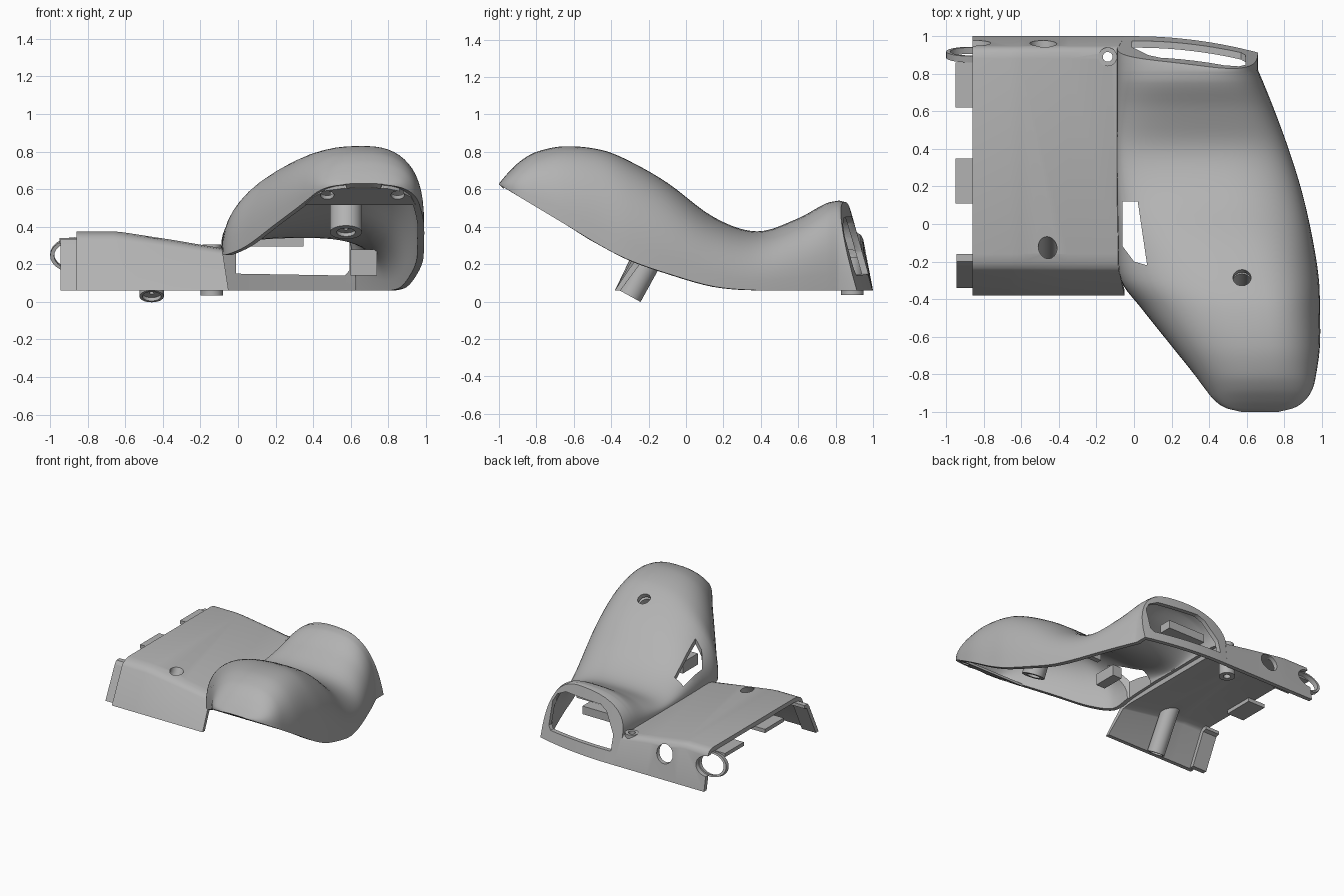
import bpy, bmesh, math
from mathutils import Vector

cube = bpy.data.objects.get("Cube")
if cube:
    bpy.data.objects.remove(cube, do_unlink=True)

grey = bpy.data.materials.new("plain_grey")
grey.use_nodes = True
grey.diffuse_color = (0.45, 0.45, 0.45, 1)
for node in grey.node_tree.nodes:
    if node.type == "BSDF_PRINCIPLED":
        node.inputs["Base Color"].default_value = grey.diffuse_color

FLOOR = 0.06      # height of the lower edge
WALL = 0.035      # shell thickness


def finish(bm, name):
    mesh = bpy.data.meshes.new(name)
    bm.to_mesh(mesh)
    bm.free()
    mesh.materials.append(grey)
    obj = bpy.data.objects.new(name, mesh)
    bpy.context.collection.objects.link(obj)
    return obj


def activate(obj):
    bpy.ops.object.select_all(action="DESELECT")
    obj.select_set(True)
    bpy.context.view_layer.objects.active = obj


def smooth(obj):
    activate(obj)
    bpy.ops.object.shade_smooth_by_angle(angle=math.radians(35))


def skin(rows, name):
    """Open sheet through rows of points, facing up, thickened inwards."""
    bm = bmesh.new()
    grid = [[bm.verts.new(p) for p in row] for row in rows]
    for a, b in zip(grid, grid[1:]):
        for i in range(len(a) - 1):
            bm.faces.new((a[i], a[i + 1], b[i + 1], b[i]))
    bmesh.ops.remove_doubles(bm, verts=bm.verts, dist=0.0001)
    bm.normal_update()
    if sum(f.normal.z * f.calc_area() for f in bm.faces) < 0:
        bmesh.ops.reverse_faces(bm, faces=bm.faces)
    obj = finish(bm, name)
    mod = obj.modifiers.new("thickness", "SOLIDIFY")
    mod.thickness, mod.offset = WALL, -1
    activate(obj)
    bpy.ops.object.modifier_apply(modifier=mod.name)
    for v in obj.data.vertices:       # level lower edge
        v.co.z = max(v.co.z, FLOOR)
    return obj


def prism(name, points, axis, start, end):
    """Polygon in the other two axes, extruded along the given axis."""
    def place(p, h):
        co = list(p)
        co.insert(axis, h)
        return co
    bm = bmesh.new()
    low, high = ([bm.verts.new(place(p, h)) for p in points] for h in (start, end))
    bm.faces.new(low)
    bm.faces.new(high)
    for i in range(len(low)):
        j = (i + 1) % len(low)
        bm.faces.new((low[i], low[j], high[j], high[i]))
    bmesh.ops.recalc_face_normals(bm, faces=bm.faces)
    return finish(bm, name)


def box(name, x, y, z):
    return prism(name, [(x[0], y[0]), (x[1], y[0]), (x[1], y[1]), (x[0], y[1])], 2, *z)


def lathe(name, profile, start, end, stretch=1, capped=False, sides=32):
    """(radius, distance) profile turned about the line start-end, looped or capped."""
    start, axis = Vector(start), (Vector(end) - Vector(start)).normalized()
    turn = axis.to_track_quat("Z", "Y")
    bm = bmesh.new()
    rings = []
    for r, h in profile:
        ring = []
        for k in range(sides):
            a = math.tau * k / sides
            p = turn @ Vector((r * math.cos(a), r * math.sin(a), h))
            p.x *= stretch
            ring.append(bm.verts.new(start + p))
        rings.append(ring)
    if capped:
        bm.faces.new(rings[0])
        bm.faces.new(rings[-1])
    else:
        rings.append(rings[0])
    for a, b in zip(rings, rings[1:]):
        for k in range(sides):
            m = (k + 1) % sides
            bm.faces.new((a[k], a[m], b[m], b[k]))
    bmesh.ops.recalc_face_normals(bm, faces=bm.faces)
    return finish(bm, name)


def rod(start, end, r, stretch=1):
    """Solid round cutter."""
    length = (Vector(end) - Vector(start)).length
    return lathe("cutter", [(r, 0), (r, length)], start, end, stretch, capped=True)


def cut(obj, *cutters):
    for cutter in cutters:
        cutter.hide_render = True
        mod = obj.modifiers.new("cut", "BOOLEAN")
        mod.operation, mod.solver, mod.object = "DIFFERENCE", "EXACT", cutter
        mod.use_self = True
        activate(obj)
        bpy.ops.object.modifier_apply(modifier=mod.name)
        bpy.data.objects.remove(cutter, do_unlink=True)


# Grip: y, inner x, outer x, ridge x, inner edge z, outer edge z, ridge z
KEYS = [
    (-1, .57, .77, .66, .625, .625, .63), (-.98, .49, .85, .66, .613, .613, .655),
    (-.94, .43, .91, .66, .59, .59, .70), (-.88, .38, .95, .66, .553, .553, .755),
    (-.8, .32, .97, .66, .505, .505, .80), (-.65, .2, .99, .66, .415, .415, .83),
    (-.45, .04, .99, .65, .295, .295, .81), (-.3, -.07, .985, .62, .25, .22, .75),
    (-.1, -.085, .955, .56, .275, .15, .635), (.15, -.09, .9, .45, .285, .08, .45),
    (.38, -.09, .83, .36, .285, FLOOR, .375), (.6, -.09, .75, .33, .285, FLOOR, .445),
    (.75, -.09, .69, .32, .285, FLOOR, .525), (.82, -.09, .66, .32, .285, FLOOR, .54)]


def slope(i, c):
    a, b = KEYS[max(i - 1, 0)], KEYS[min(i + 1, len(KEYS) - 1)]
    return (b[c] - a[c]) / (b[0] - a[0])


def blend(i, t):
    """Smooth in-between section of the grip."""
    a, b = KEYS[i], KEYS[i + 1]
    d = b[0] - a[0]
    s = t * t * (3 - 2 * t)
    out = [a[0] + d * t]
    for c in range(1, len(a)):
        bend = d * t * (1 - t) * (slope(i, c) * (1 - t) - slope(i + 1, c) * t)
        out.append(a[c] + (b[c] - a[c]) * s + bend)
    return out


def section(y, xl, xr, xp, zl, zr, zp, n=14):
    """Dome made of two rounded quarters that meet at the ridge."""
    pts = []
    for k in range(2 * n + 1):
        t = abs(k - n) / n * math.pi / 2
        edge, base, power = (xl, zl, 2.4) if k < n else (xr, zr, 2.55)
        side, up = (max(f(t), 0) ** (2 / power) for f in (math.sin, math.cos))
        pts.append((xp + (edge - xp) * side, y, base + (zp - base) * up))
    return pts


STEPS = 5
rows = [section(*blend(i, k / STEPS)) for i in range(len(KEYS) - 1) for k in range(STEPS)]
crest = section(*KEYS[-1])
rows.append(crest)
for s in (.985, .94, .86, .7, .5, .25, 0):
    wall = []
    for x, y, z in crest:
        z = FLOOR + (z - FLOOR) * s
        wall.append((x, 1 - .28 * (z - FLOOR) - .2 * max(x, 0) ** 2, z))
    rows.append(wall)
grip = skin(rows, "grip_shell")

# Openings in the grip: rear window, inner slot, screw hole
window = prism("cutter", [(-.01, .15), (.57, .14), (.595, .17), (.595, .35), (.56, .41),
                          (.48, .45), (.14, .455), (.08, .42), (-.01, .27)], 1, .8, 1.2)
slot = prism("cutter", [(-.06, .12), (.02, .12), (.07, -.22), (0, -.2), (-.06, -.12)], 2, .15, .75)
grip_low, grip_top = Vector((.575, -.46, .37)), Vector((.575, -.31, .69))
lean = (grip_top - grip_low).normalized()
cut(grip, window, slot, rod(grip_top - lean * .05, grip_top + lean * .2, .048))
smooth(grip)

# Body: flat cover with sloping front and rear walls
cover = [(-.86, .375), (-.66, .375), (-.61, .37), (-.35, .33), (-.085, .285)]
body_rows = []
for y, s in [(-.38, 0), (-.25, .86), (-.235, .92), (-.205, .97), (-.16, 1),
             (.88, 1), (.915, .98), (.935, .94), (.948, .86), (1, 0)]:
    row = [(x, y, FLOOR + (z - FLOOR) * s) for x, z in cover]
    x, y, z = row[-1]
    row[-1] = (x + .035 * (1 - s), y, z)
    body_rows.append(row)
body = skin(body_rows, "body_shell")
body_low, body_top = Vector((-.46, -.3, .029)), Vector((-.46, -.112, .37))
tilt = (body_top - body_low).normalized()
cut(body,
    rod((-.483, .8, .25), (-.483, 1.2, .25), .072),
    rod((-.872, .8, .25), (-.872, 1.2, .25), .078, 1.4),
    rod((-.14, .89, .1), (-.14, .89, .5), .026),
    rod(body_top - tilt * .12, body_top + tilt * .2, .05))
smooth(body)


# Screw bosses with a floor and a pilot hole, and a plain post
def boss(name, low, top, r, hole):
    h = (top - low).length
    return lathe(name, [(r, 0), (r, h), (hole, h), (hole, .06), (.012, .06), (.012, .02),
                        (hole, .02), (hole, 0)], low, top)


smooth(boss("grip_boss", grip_low, grip_top, .085, .05))
body_boss = boss("body_boss", body_low, body_top, .065, .05)
cut(body_boss, box("cutter", (-.6, -.3), (-.4, .1), (.33, .6)))
smooth(body_boss)
smooth(lathe("rear_post", [(.06, 0), (.06, .2), (.05, .2), (.05, .27), (.026, .27), (.026, 0)],
             (-.14, .89, .035), (-.14, .89, .3)))

# Leaning oval ring on the side edge of the rear wall
smooth(lathe("edge_ring", [(.093, 0), (.093, .035), (.078, .035), (.078, 0)],
             (-.87, .885, .245), (-.87, .985, .273), 1.4))

# Joining tabs along the open side
for label, y in (("rear", (.62, .86)), ("middle", (.11, .35))):
    box(label + "_tab", (-.95, -.8), y, (.31, .34))
prism("front_tab", [(-.34, FLOOR), (-.22, .31), (-.2, .335), (-.16, .335), (-.16, .31),
                    (-.19, .3), (-.305, FLOOR)], 0, -.945, -.82)

# Sloping lip with two holes at the grip tip
lip = prism("tip_lip", [(.56, -.965), (.79, -.965), (.86, -.94), (.92, -.89), (.945, -.82),
                        (.36, -.82), (.4, -.89), (.47, -.945)], 2, 0, .02)
for v in lip.data.vertices:
    v.co.z += .625 - .6 * (v.co.y + 1)
cut(lip, *[rod((x, -.905, .4), (x, -.905, .7), .036) for x in (.475, .85)])

# Inner ribs
box("crest_block", (.02, .35), (.72, .82), (.295, .36))
box("outer_rib", (.6, .74), (.3, .34), (.14, .28))
box("slot_block", (.07, .15), (-.25, -.06), (.36, .45))
